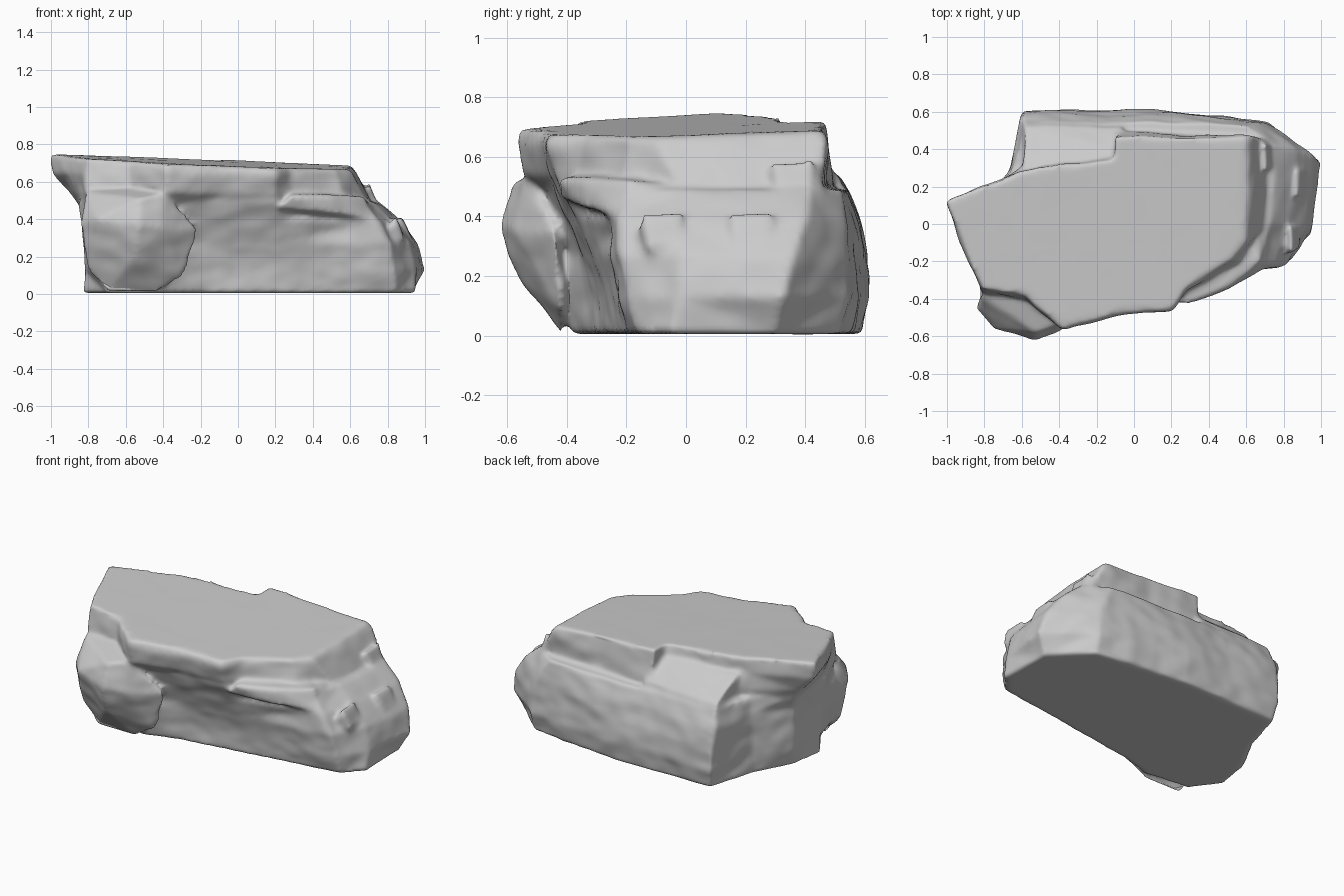
import bpy, bmesh
from mathutils import Vector, noise


def top_z(x, y):
    return 0.698 - 0.046 * x + 0.038 * y


def loft(bm, levels):
    """Closed loft through (z, outline) levels; z None follows the tilted top."""
    rings = []
    for z, pts in levels:
        rings.append([bm.verts.new((x, y, top_z(x, y) if z is None else z)) for x, y in pts])
    n = len(rings[0])
    for a, b in zip(rings, rings[1:]):
        for i in range(n):
            j = (i + 1) % n
            bm.faces.new((a[i], a[j], b[j], b[i]))
    bm.faces.new(rings[0][::-1])
    bm.faces.new(rings[-1])


def hull(bm, pts):
    """Convex chunk around a few points."""
    verts = [bm.verts.new(p) for p in pts]
    res = bmesh.ops.convex_hull(bm, input=verts)
    loose = [v for v in res["geom_interior"] if isinstance(v, bmesh.types.BMVert)]
    bmesh.ops.delete(bm, geom=loose, context='VERTS')


bm = bmesh.new()

# Lower body with an undercut front, counter-clockwise from the back left corner
loft(bm, [
    (0.005, [(-.58, .58), (-.67, .27), (-.80, .03), (-.83, -.18), (-.70, -.35), (-.40, -.38),
             (-.2, -.32), (.2, -.26), (.84, -.16), (.94, -.05), (.94, .30), (.72, .52), (.1, .59)]),
    (0.13, [(-.60, .61), (-.67, .28), (-.81, .06), (-.83, -.2), (-.78, -.40), (-.42, -.42),
            (-.2, -.33), (.2, -.28), (.84, -.20), (.95, -.02), (1.0, .33), (.72, .55), (.1, .615)]),
    (0.27, [(-.60, .60), (-.66, .28), (-.81, .06), (-.83, -.2), (-.80, -.42), (-.42, -.43),
            (-.2, -.36), (.2, -.31), (.81, -.22), (.92, -.02), (.96, .36), (.70, .54), (.1, .605)]),
    (0.39, [(-.60, .57), (-.66, .28), (-.82, .07), (-.84, -.2), (-.80, -.40), (-.42, -.45),
            (-.2, -.41), (.2, -.36), (.75, -.22), (.83, 0), (.87, .40), (.66, .545), (.1, .58)]),
    (0.49, [(-.59, .54), (-.65, .28), (-.85, .09), (-.86, -.2), (-.78, -.36), (-.45, -.45),
            (-.2, -.45), (.2, -.42), (.68, -.20), (.73, 0), (.76, .42), (.6, .53), (.1, .545)]),
])

# Tilted upper slab with the notch at the back and the overhanging left tip
loft(bm, [
    (0.43, [(-.83, .10), (-.82, -.15), (-.78, -.33), (-.58, -.37), (-.37, -.42), (-.05, -.40),
            (.2, -.38), (.28, -.32), (.56, -.17), (.74, 0), (.76, .45), (-.09, .50),
            (-.10, .38), (-.55, .33)]),
    (0.54, [(-.90, .11), (-.87, -.15), (-.81, -.36), (-.58, -.39), (-.38, -.54), (-.05, -.46),
            (.2, -.44), (.28, -.36), (.56, -.20), (.67, -.05), (.69, .46), (-.09, .49),
            (-.10, .37), (-.60, .31)]),
    (0.645, [(-.995, .12), (-.91, -.15), (-.82, -.36), (-.58, -.39), (-.38, -.56), (-.05, -.475),
             (.2, -.455), (.28, -.35), (.53, -.20), (.61, -.09), (.63, .465), (-.10, .475),
             (-.11, .36), (-.62, .28)]),
    (None, [(-1.0, .12), (-.89, -.15), (-.81, -.35), (-.58, -.38), (-.38, -.55), (-.05, -.465),
            (.2, -.44), (.28, -.34), (.52, -.19), (.59, -.09), (.60, .46), (-.10, .465),
            (-.11, .35), (-.62, .28)]),
])

# Sloping shelf behind the notch
hull(bm, [(-.59, .54, .42), (-.06, .54, .42), (-.59, .53, .52), (-.06, .52, .53),
          (-.59, .31, .64), (-.06, .37, .65), (-.6, .2, .45), (-.06, .2, .45)])

# Bulge at the front left
hull(bm, [(-.80, -.41, .10), (-.70, -.42, .01), (-.44, -.42, .01), (-.30, -.41, .08),
          (-.83, -.45, .38), (-.75, -.56, .40), (-.53, -.63, .37), (-.40, -.585, .36),
          (-.20, -.44, .34), (-.81, -.38, .55), (-.52, -.585, .51), (-.40, -.53, .54),
          (-.58, -.36, .58), (-.55, -.57, .20)])

# Broken step at the front right
hull(bm, [(.22, -.42, .46), (.28, -.43, .53), (.52, -.345, .43), (.50, -.345, .53),
          (.72, -.22, .40), (.68, -.19, .52), (.3, -.2, .40), (.3, -.2, .55), (.68, 0, .5)])

# Shallow bosses on the broken right end
for x, y, z in ((.70, .36, .53), (.87, .22, .36), (.84, -.08, .36)):
    hull(bm, [(x + dx, y + dy, z + dz) for dx, dy, dz in
              ((0, -.07, .05), (0, .07, .06), (.05, -.05, -.06), (.05, .06, -.05),
               (-.1, -.1, -.1), (-.1, .1, -.1), (.03, 0, -.14))])

bmesh.ops.triangulate(bm, faces=bm.faces[:])
bmesh.ops.recalc_face_normals(bm, faces=bm.faces[:])
mesh = bpy.data.meshes.new("rock")
bm.to_mesh(mesh)
bm.free()
rock = bpy.data.objects.new("rock", mesh)
bpy.context.collection.objects.link(rock)

# Fuse the chunks and wear the edges
fuse = rock.modifiers.new("fuse", 'REMESH')
fuse.mode = 'VOXEL'
fuse.voxel_size = 0.014
wear = rock.modifiers.new("wear", 'SMOOTH')
wear.factor = 0.5
wear.iterations = 8
graph = bpy.context.evaluated_depsgraph_get()
worn = bpy.data.meshes.new_from_object(rock.evaluated_get(graph))
rock.modifiers.clear()
rock.data = worn
worn.name = "rock"

# Weathering: chips and dents on the sides, almost none on top and bottom
bm = bmesh.new()
bm.from_mesh(worn)
bm.normal_update()
moves = []
for v in bm.verts:
    p = v.co
    side = max(0.06, 1 - abs(v.normal.z) ** 2)
    big = noise.noise(Vector((p.x * 3.5, p.y * 3.5, p.z * 4)))
    small = noise.noise(Vector((p.x * 9, p.y * 9, p.z * 12)))
    moves.append(v.normal * side * (0.016 * big + 0.007 * small))
for v, m in zip(bm.verts, moves):
    v.co += m
    v.co.z = max(v.co.z, 0.0)
for f in bm.faces:
    f.smooth = True
bm.to_mesh(worn)
bm.free()
